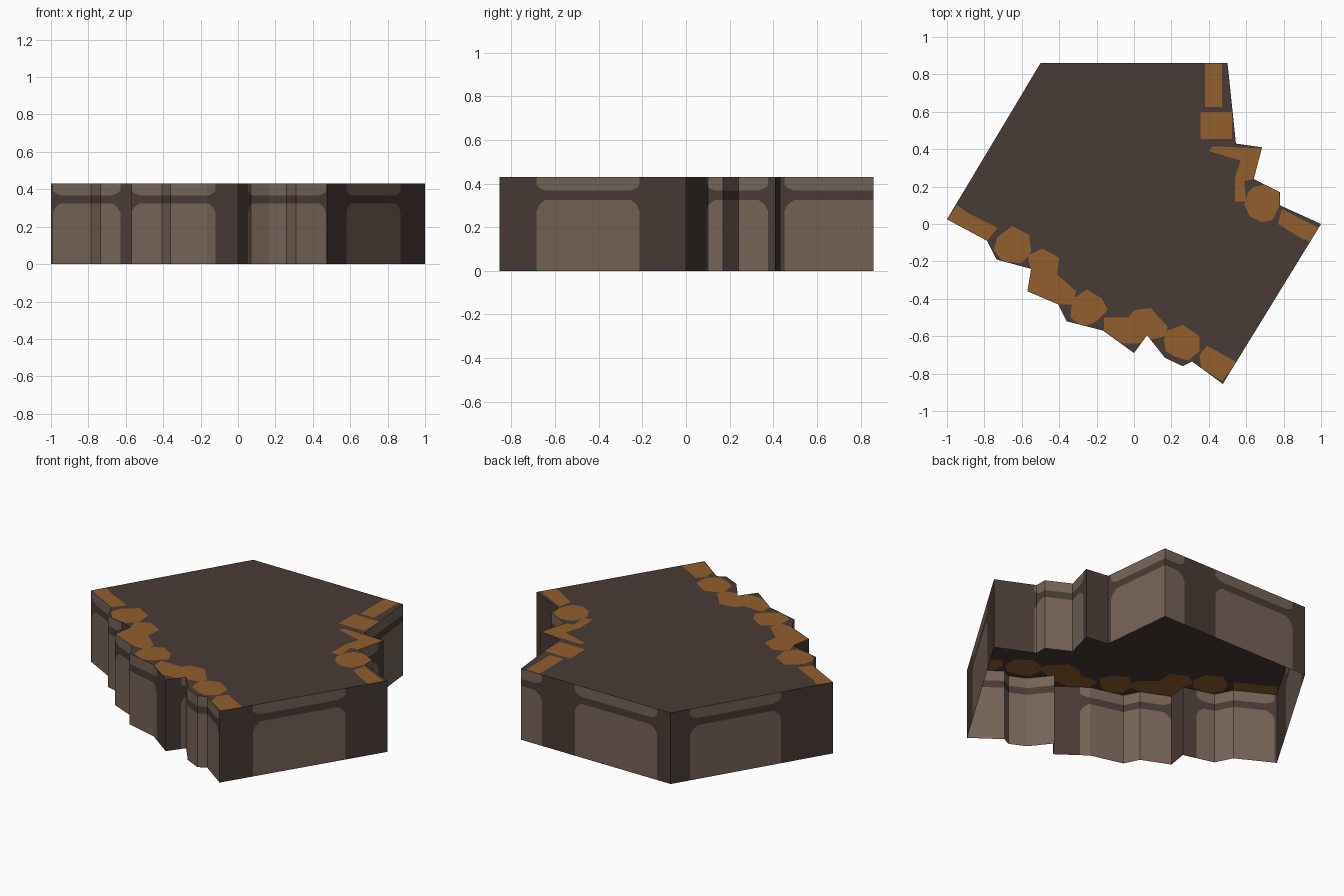
import bpy, bmesh
from mathutils import Vector
from mathutils.geometry import delaunay_2d_cdt

if "Cube" in bpy.data.objects:
    bpy.data.objects.remove(bpy.data.objects["Cube"])

HEIGHT = 0.43


def material(name, srgb):
    m = bpy.data.materials.new(name)
    m.diffuse_color = [(c / 255 / 12.92 if c < 11 else ((c / 255 + 0.055) / 1.055) ** 2.4) for c in srgb] + [1]
    m.use_nodes = True
    m.node_tree.nodes["Principled BSDF"].inputs["Base Color"].default_value = m.diffuse_color
    return m


MATS = [material("dark_brown", (73, 59, 53)),
        material("light_brown", (118, 99, 87)),
        material("orange_brown", (146, 94, 45))]

# Hexagon slab with two broken edges, clockwise seen from above
OUTLINE = [(-.5, .86), (.5, .86), (.545, .43), (.685, .41), (.64, .24), (.78, .17), (.78, .1),
           (1, 0), (.475, -.855), (.31, -.735), (.26, -.76), (.165, -.715), (.07, -.595),
           (0, -.69), (-.165, -.57), (-.36, -.52), (-.405, -.43), (-.57, -.36), (-.55, -.24),
           (-.735, -.19), (-.785, -.09), (-1, .025)]

# Light stone panels on the walls, as edge number + fraction along that edge
SPANS = [(.09, .64), (.86, 1.95), (3.2, 6.05), (7.25, 7.8), (8.02, 12.25),
         (13.73, 17), (18.43, 20.95), (21.32, 21.88)]

# Orange trim stones along the broken edges
STONES_RIGHT = [
    [(.38, .625), (.47, .625), (.47, .86), (.38, .86)],
    [(.355, .455), (.525, .455), (.525, .6), (.355, .6)],
    [(.40, .39), (.5, .36), (.57, .34), (.54, .25), (.54, .12), (.60, .12), (.59, .23),
     (.64, .24), (.685, .405), (.42, .415)],
    [(.59, .1), (.62, .04), (.68, .01), (.74, .02), (.78, .1), (.775, .17), (.70, .21), (.64, .2), (.61, .17)],
    [(.77, 0), (.9, -.08), (.94, -.095), (.985, -.02), (.79, .08)]]
STONES_LEFT = [
    [(-1, .025), (-.785, -.09), (-.73, -.02), (-.89, .06), (-.945, .1)],
    [(-.75, -.14), (-.7, -.2), (-.6, -.21), (-.55, -.15), (-.56, -.06), (-.65, -.01), (-.73, -.07)],
    [(-.55, -.24), (-.57, -.36), (-.41, -.43), (-.33, -.43), (-.31, -.36), (-.41, -.27),
     (-.40, -.18), (-.49, -.13), (-.57, -.17)],
    [(-.34, -.5), (-.27, -.55), (-.2, -.52), (-.14, -.46), (-.17, -.4), (-.25, -.35), (-.33, -.4)]]
STONES_FRONT = [
    [(-.16, -.57), (-.06, -.64), (.02, -.64), (.08, -.62), (.17, -.6), (.18, -.55),
     (.09, -.45), (0, -.46), (-.03, -.5), (-.16, -.5)],
    [(.16, -.62), (.17, -.68), (.22, -.71), (.29, -.73), (.35, -.68), (.35, -.6), (.26, -.54), (.18, -.57)],
    [(.35, -.7), (.36, -.77), (.47, -.84), (.55, -.74), (.39, -.65)]]


def finish(bm, name):
    mesh = bpy.data.meshes.new(name)
    bm.to_mesh(mesh)
    bm.free()
    for m in MATS:
        mesh.materials.append(m)
    bpy.context.collection.objects.link(bpy.data.objects.new(name, mesh))


# Top sheet: the outline cut by the trim stones
points, loops = [], []
for poly in [OUTLINE[::-1]] + STONES_RIGHT + STONES_LEFT + STONES_FRONT:
    loops.append(list(range(len(points), len(points) + len(poly))))
    points += [Vector(p) for p in poly]
verts, _, faces, _, _, sources = delaunay_2d_cdt(points, [], loops, 1, 1e-5)
bm = bmesh.new()
bv = [bm.verts.new((v.x, v.y, HEIGHT)) for v in verts]
for f, src in zip(faces, sources):
    if 0 in src:
        face = bm.faces.new([bv[i] for i in f])
        face.material_index = 2 if len(src) > 1 else 0
        face.normal_update()
        if face.normal.z < 0:
            face.normal_flip()
finish(bm, "top_surface")

# Walls: columns along the outline, with a lower panel and an upper strip
ring = [Vector(p) for p in OUTLINE + OUTLINE[:1]]
dist = [0]
for a, b in zip(ring, ring[1:]):
    dist.append(dist[-1] + (b - a).length)


def arc(s):
    i = int(s)
    return dist[i] + (s - i) * (dist[i + 1] - dist[i])


def point(d):
    i = max(k for k in range(len(OUTLINE)) if dist[k] <= d + 1e-9)
    return ring[i].lerp(ring[i + 1], (d - dist[i]) / (dist[i + 1] - dist[i]))


spans = [(arc(a), arc(b)) for a, b in SPANS]
cuts = set(dist)
for a, b in spans:
    cuts |= {a, a + .015, a + .045, b - .045, b - .015, b}
cuts = sorted(cuts)


def rows(d):
    """Row heights, with the panel corners rounded near the span ends."""
    edge = max(min(d - a, b - d) for a, b in spans)
    k = 1 - min(max(edge, 0), .045) / .045
    return 0, .325 - .05 * k * k, .368 + .025 * k * k, HEIGHT


bm = bmesh.new()
for d0, d1 in zip(cuts, cuts[1:]):
    if d1 - d0 < 1e-5:
        continue
    p, q, r0, r1 = point(d0), point(d1), rows(d0), rows(d1)
    light = any(a < (d0 + d1) / 2 < b for a, b in spans)
    for k in range(3):
        f = bm.faces.new([bm.verts.new(c) for c in (
            (q.x, q.y, r1[k]), (p.x, p.y, r0[k]), (p.x, p.y, r0[k + 1]), (q.x, q.y, r1[k + 1]))])
        f.material_index = 1 if light and k != 1 else 0
bmesh.ops.remove_doubles(bm, verts=bm.verts, dist=1e-5)
finish(bm, "side_walls")
